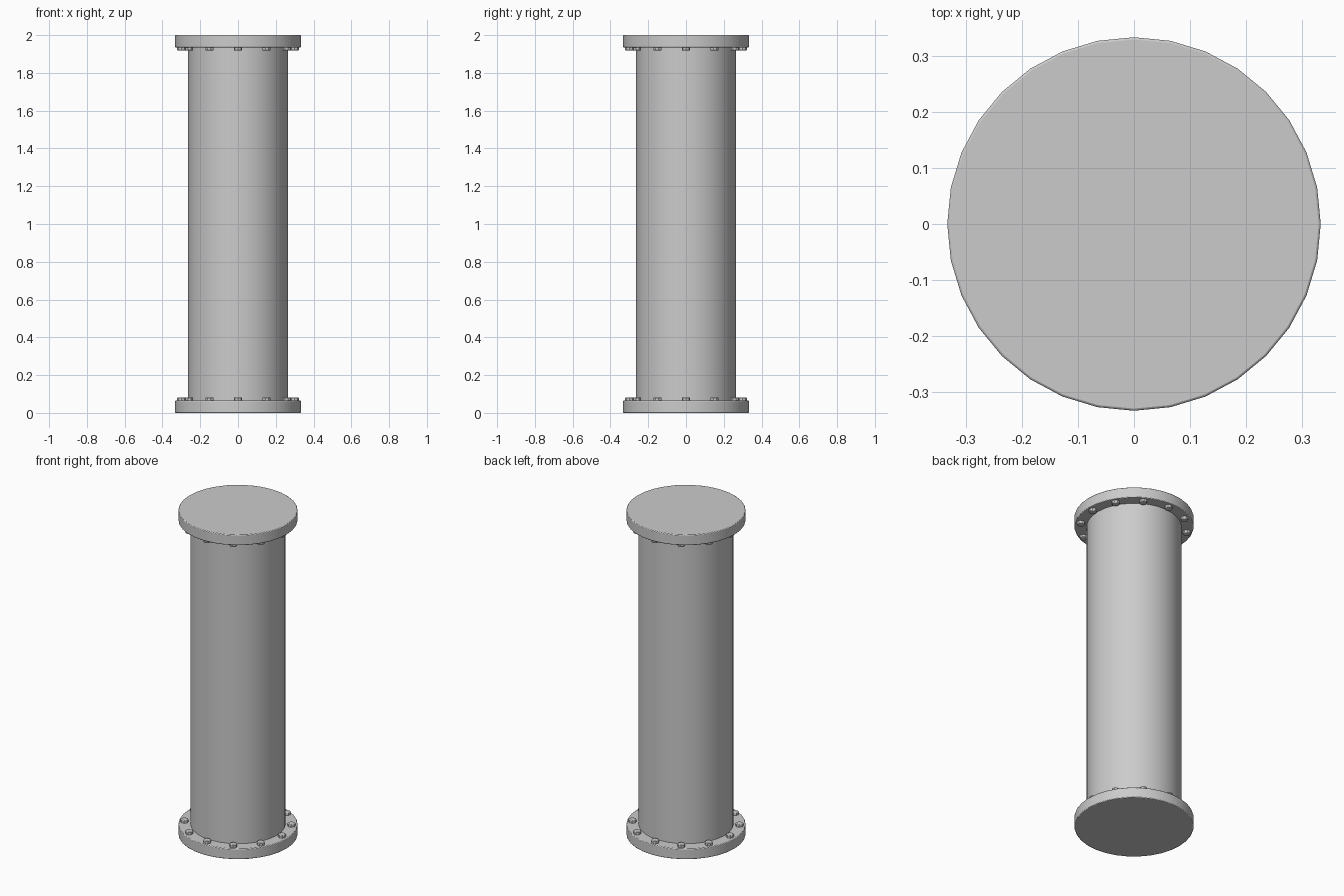
import bpy
from math import cos, sin, pi

if "Cube" in bpy.data.objects:
    bpy.data.objects.remove(bpy.data.objects["Cube"])

FLANGE_R, PIPE_R, BOLT_RING = 0.333, 0.265, 0.30
FLANGE_T, BOLT_H, HEIGHT = 0.065, 0.017, 2.0


def cylinder(name, radius, z0, z1, x=0, y=0, sides=32, bevel=0, rot=0):
    bpy.ops.mesh.primitive_cylinder_add(vertices=sides, radius=radius, depth=z1 - z0,
                                        location=(x, y, (z0 + z1) / 2), rotation=(0, 0, rot))
    ob = bpy.context.object
    ob.name = name
    bpy.ops.object.shade_smooth_by_angle(angle=pi / 6)
    if bevel:
        mod = ob.modifiers.new("edge_bevel", 'BEVEL')
        mod.width = bevel
        mod.segments = 2
        mod.limit_method = 'ANGLE'
        mod.angle_limit = pi / 4
    return ob


# pipe body
cylinder("pipe", PIPE_R, FLANGE_T - 0.01, HEIGHT - FLANGE_T + 0.01)

# end flanges, each with a ring of bolt heads facing the pipe
for end in ("bottom", "top"):
    low = end == "bottom"
    z = 0 if low else HEIGHT - FLANGE_T
    cylinder(end + "_flange", FLANGE_R, z, z + FLANGE_T, bevel=0.004)
    bz = FLANGE_T - 0.005 if low else HEIGHT - FLANGE_T - BOLT_H
    for i in range(12):
        a = i * pi / 6
        cylinder(f"{end}_bolt_{i + 1}", 0.022, bz, bz + BOLT_H + 0.005,
                 BOLT_RING * cos(a), BOLT_RING * sin(a), sides=8, bevel=0.003, rot=a)
